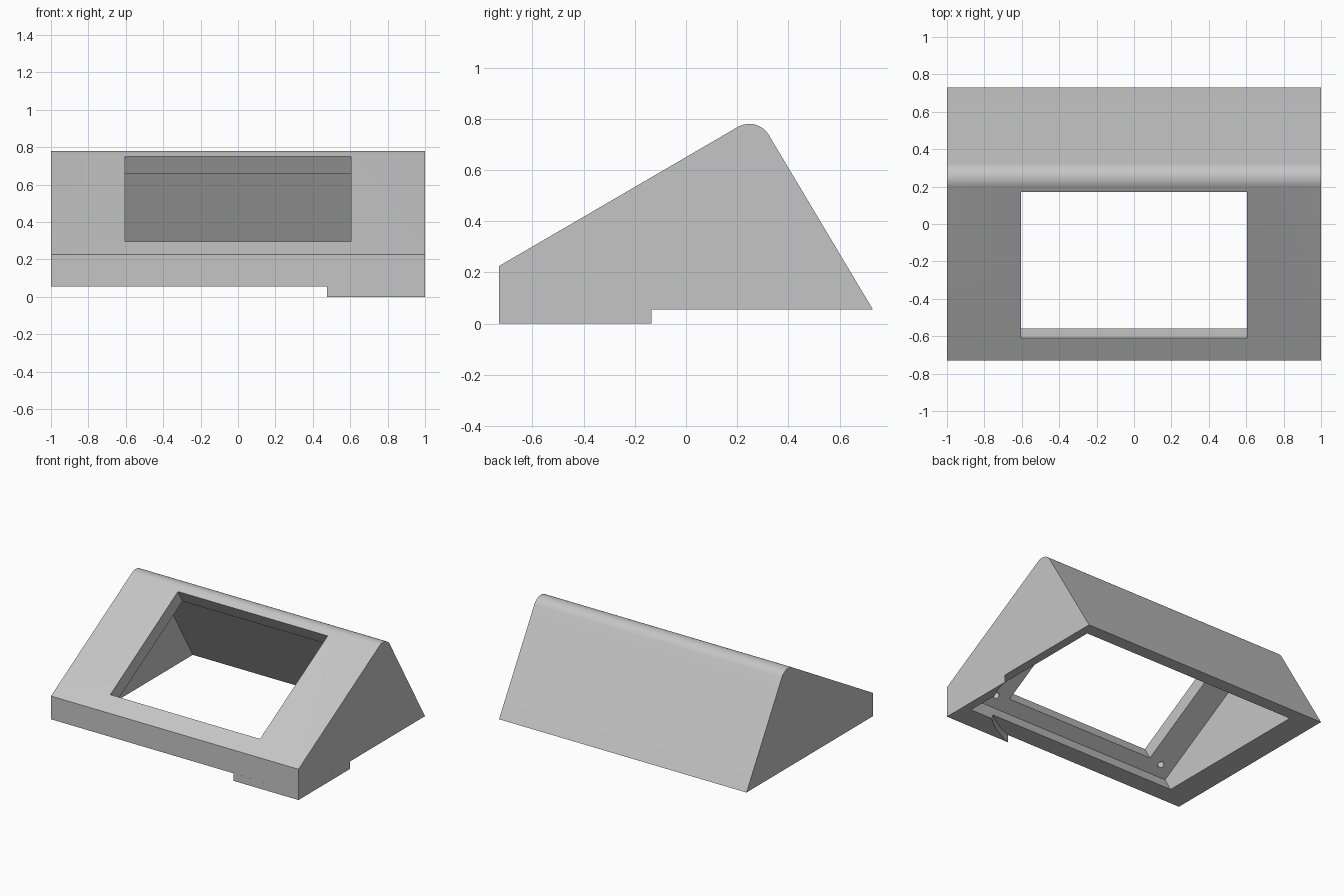
import bpy, bmesh, math
from mathutils import Vector

if "Cube" in bpy.data.objects:
    bpy.data.objects.remove(bpy.data.objects["Cube"], do_unlink=True)

grey = bpy.data.materials.new("plain_grey")
grey.use_nodes = True
GREY = (0.56, 0.56, 0.56, 1)
grey.diffuse_color = GREY
grey.node_tree.nodes["Principled BSDF"].inputs["Base Color"].default_value = GREY

# The sloped front panel: direction up the slope and its outward normal, in (y, z)
SLOPE = Vector((math.cos(math.radians(30.1)), math.sin(math.radians(30.1))))
NORMAL = Vector((-SLOPE.y, SLOPE.x))


def extrude(name, points, offset):
    """Solid made by extruding a closed loop of 3D points."""
    bm = bmesh.new()
    face = bm.faces.new([bm.verts.new(p) for p in points])
    made = bmesh.ops.extrude_face_region(bm, geom=[face])["geom"]
    bmesh.ops.translate(bm, vec=offset, verts=[v for v in made if isinstance(v, bmesh.types.BMVert)])
    bmesh.ops.recalc_face_normals(bm, faces=bm.faces[:])
    mesh = bpy.data.meshes.new(name)
    bm.to_mesh(mesh)
    bm.free()
    mesh.materials.append(grey)
    obj = bpy.data.objects.new(name, mesh)
    bpy.context.collection.objects.link(obj)
    return obj


def side_prism(name, profile, x0, x1):
    return extrude(name, [(x0, y, z) for y, z in profile], (x1 - x0, 0, 0))


def arc(cx, cy, r, start, end, n):
    return [(cx + r * math.cos(start + (end - start) * i / n),
             cy + r * math.sin(start + (end - start) * i / n)) for i in range(n + 1)]


def cut(obj, cutter):
    mod = obj.modifiers.new("cut", 'BOOLEAN')
    mod.operation, mod.solver, mod.object = 'DIFFERENCE', 'EXACT', cutter
    select(obj)
    bpy.ops.object.modifier_apply(modifier=mod.name)


def select(obj):
    bpy.ops.object.select_all(action='DESELECT')
    obj.select_set(True)
    bpy.context.view_layer.objects.active = obj


# Wedge housing with a rounded ridge
ridge = arc(0.247, 0.691, 0.089, math.radians(120), math.radians(31), 16)
housing = side_prism("housing", [(-0.73, 0.055), (-0.73, 0.225)] + ridge + [(0.73, 0.055)], -1, 1)

# Corner foot, hollowed by a large arc in plan
cx, cy, r = 0.196, 0.045, 0.824
bite = arc(cx, cy, r, math.atan2(-0.135 - cy, 1 - cx), math.atan2(-0.73 - cy, 0.475 - cx), 24)
foot = extrude("corner_foot", [(x, y, 0) for x, y in bite + [(1, -0.73)]], (0, 0, 0.055))

# Inner cavity, open at the bottom
cavity = side_prism("cavity_cutter",
                    [(-0.646, 0.153), (0.261, 0.68), (0.695, -0.045), (-0.533, -0.045)], -0.81, 0.936)

# Window through the sloped panel
low, high = Vector((-0.61, 0.295)), Vector((0.172, 0.748))
window = side_prism("window_cutter", [low + NORMAL * 0.1, high + NORMAL * 0.1,
                                      high - NORMAL * 0.13, low - NORMAL * 0.13], -0.605, 0.605)

cutters = [cavity, window]

# Blind screw holes on the inside of the panel
for x in (-0.71, 0.71):
    base = Vector((x, -0.57, 0.197)) - Vector((0, NORMAL.x, NORMAL.y)) * 0.02
    ring = [base + Vector((u, v * SLOPE.x, v * SLOPE.y))
            for u, v in arc(0, 0, 0.022, 0, math.tau * 15 / 16, 15)]
    cutters.append(extrude("screw_hole_cutter", ring, Vector((0, NORMAL.x, NORMAL.y)) * 0.07))

for cutter in cutters:
    cut(housing, cutter)
cut(foot, cavity)
for cutter in cutters:
    bpy.data.objects.remove(cutter, do_unlink=True)

for obj in (housing, foot):
    select(obj)
    bpy.ops.object.shade_smooth_by_angle(angle=math.radians(25))
